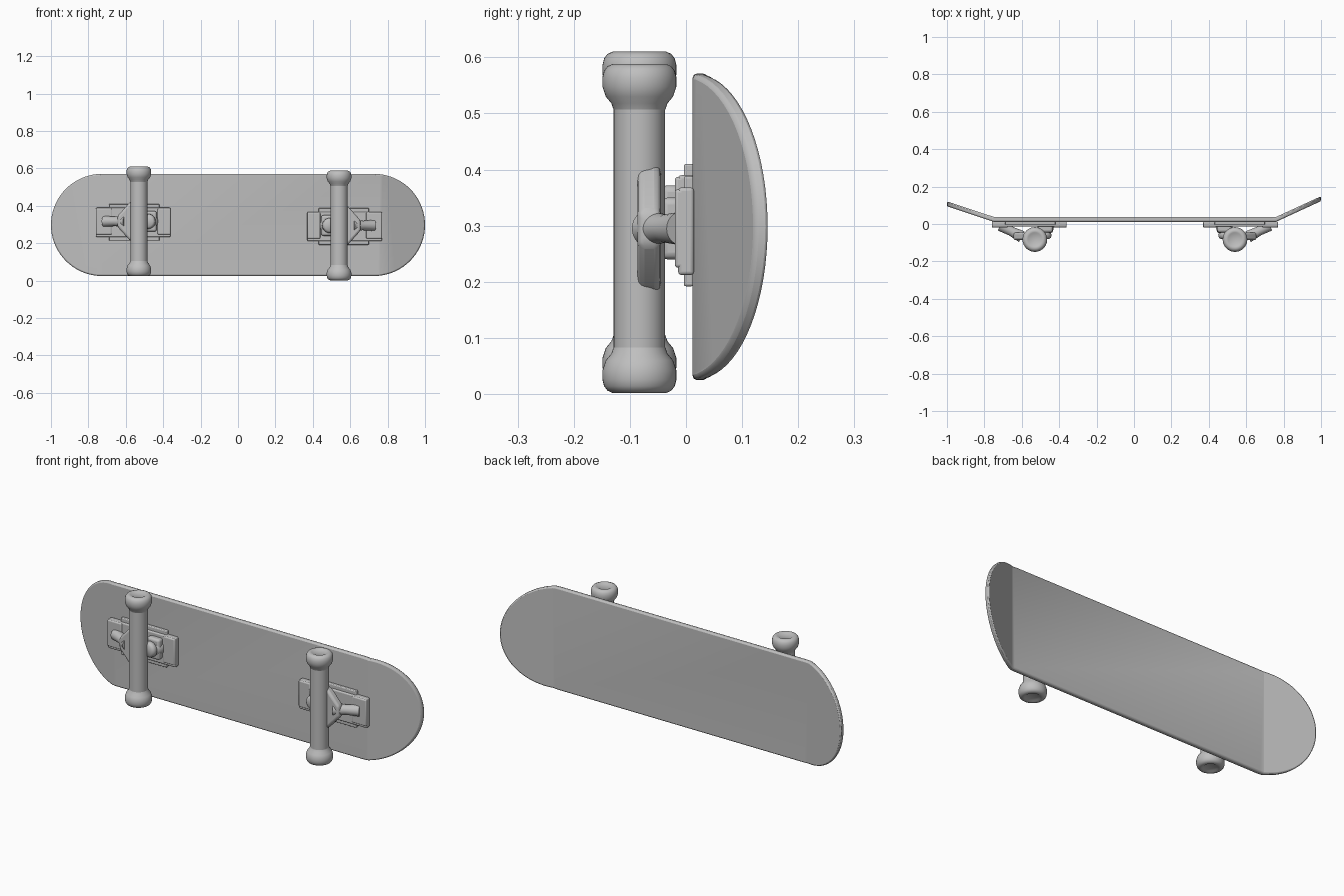
import bpy, bmesh, math
from mathutils import Vector, Matrix

if "Cube" in bpy.data.objects:
    bpy.data.objects.remove(bpy.data.objects["Cube"], do_unlink=True)

grey = bpy.data.materials.new("plain_grey")
grey.use_nodes = True
COL = (0.52, 0.52, 0.52, 1)
grey.diffuse_color = COL
grey.node_tree.nodes["Principled BSDF"].inputs["Base Color"].default_value = COL


def finish(name, bm, bevel=0, segments=3, limit=35):
    """Turn a bmesh into a shaded object, with optional rounded edges."""
    bmesh.ops.recalc_face_normals(bm, faces=bm.faces)
    me = bpy.data.meshes.new(name)
    bm.to_mesh(me)
    bm.free()
    ob = bpy.data.objects.new(name, me)
    bpy.context.collection.objects.link(ob)
    me.materials.append(grey)
    if bevel:
        mod = ob.modifiers.new("rounding", "BEVEL")
        mod.width, mod.segments = bevel, segments
        mod.limit_method, mod.angle_limit = "ANGLE", math.radians(limit)
    bpy.ops.object.select_all(action="DESELECT")
    ob.select_set(True)
    bpy.context.view_layer.objects.active = ob
    bpy.ops.object.shade_smooth_by_angle(angle=math.radians(40 if bevel else 50))
    return ob


def prism(name, outline, y0, y1, bevel):
    """Extrude an x-z outline between two depths."""
    bm = bmesh.new()
    f = bm.faces.new([bm.verts.new((x, y0, z)) for x, z in outline])
    ext = bmesh.ops.extrude_face_region(bm, geom=[f])["geom"]
    for v in ext:
        if isinstance(v, bmesh.types.BMVert):
            v.co.y = y1
    return finish(name, bm, bevel)


def box(name, xa, xb, z, half, y0, y1, bevel=0.008):
    return prism(name, [(xa, z - half), (xb, z - half), (xb, z + half), (xa, z + half)],
                 y0, y1, bevel)


def lathe(name, profile, centre, direction, sides=40):
    """Spin a (radius, height) profile about an axis."""
    rot = Vector((0, 0, 1)).rotation_difference(Vector(direction)).to_matrix().to_4x4()
    bm = bmesh.new()
    vs = [bm.verts.new((r, 0, h)) for r, h in profile]
    edges = [bm.edges.new(p) for p in zip(vs, vs[1:])]
    bmesh.ops.spin(bm, geom=vs + edges, cent=(0, 0, 0), axis=(0, 0, 1),
                   angle=math.tau, steps=sides)
    bmesh.ops.remove_doubles(bm, verts=bm.verts, dist=1e-5)
    bm.transform(Matrix.Translation(centre) @ rot)
    return finish(name, bm)


# Deck: rounded outline, split at the kinks, with both ends kicked up
MID, RAD, CX = 0.298, 0.273, 0.727
KINK_L, KINK_R = -0.75, 0.76
arc = [math.radians(a) for a in range(-90, 91, 5)]
outline = [(CX + RAD * math.cos(a), MID + RAD * math.sin(a)) for a in arc]
outline += [(-CX - RAD * math.cos(a), MID - RAD * math.sin(a)) for a in arc]
bm = bmesh.new()
bm.faces.new([bm.verts.new((x, 0.012, z)) for x, z in outline])
for kink in (KINK_L, KINK_R):
    bmesh.ops.bisect_plane(bm, geom=bm.verts[:] + bm.edges[:] + bm.faces[:],
                           plane_co=(kink, 0, 0), plane_no=(1, 0, 0))
ext = bmesh.ops.extrude_face_region(bm, geom=bm.faces[:])["geom"]
for v in ext:
    if isinstance(v, bmesh.types.BMVert):
        v.co.y = 0.038
for v in bm.verts:
    v.co.y += max(0, v.co.x - KINK_R) * 0.46 + max(0, KINK_L - v.co.x) * 0.33
finish("deck", bm, bevel=0.007, segments=2, limit=45)

# Wheel: rounded tyre with a shallow dish on its outer face
WHEEL = [(0.0, -0.005), (0.044, -0.005), (0.050, 0.012), (0.060, 0.024), (0.066, 0.042),
         (0.066, 0.058), (0.063, 0.070), (0.057, 0.078), (0.048, 0.082), (0.038, 0.081),
         (0.032, 0.077), (0.0, 0.076)]

# Two trucks: s points outwards along the board
for side, s, ax, cz in (("right", -1, -0.53, 0.317), ("left", 1, 0.54, 0.295)):
    def n(part):
        return f"{side}_{part}"

    def X(d):
        return ax + s * d
    ay = -0.083
    # Mounting: wide riser, base plate and two raised pads
    box(n("riser"), X(-0.11), X(0.16), cz - 0.005, 0.098, -0.004, 0.014, 0.004)
    box(n("base_plate"), X(-0.17), X(0.23), cz - 0.005, 0.078, -0.014, 0.014, 0.006)
    box(n("outer_pad"), X(0.145), X(0.23), cz, 0.070, -0.020, 0.0, 0.006)
    box(n("inner_pad"), X(-0.17), X(-0.10), cz, 0.070, -0.020, 0.0, 0.006)
    # Axle housing and wheels
    lathe(n("axle"), [(0, -0.25), (0.046, -0.25), (0.046, 0.25), (0, 0.25)],
          (ax, ay, cz), (0, 0, 1))
    for end, d in (("upper", 1), ("lower", -1)):
        lathe(n(end + "_wheel"), WHEEL, (ax, ay, cz + d * 0.211), (0, 0, d))
    # Hanger: triangular web narrowing to the pivot
    prism(n("hanger"), [(X(0.02), cz - 0.12), (X(0.05), cz - 0.10), (X(0.115), cz - 0.028),
                        (X(0.115), cz + 0.028), (X(0.05), cz + 0.10), (X(0.02), cz + 0.12)],
          -0.086, -0.045, 0.012)
    # Pivot arm sloping from the hanger to the base plate
    a, b = Vector((X(0.07), -0.068, cz)), Vector((X(0.185), -0.008, cz))
    length = (b - a).length
    lathe(n("pivot_arm"), [(0, 0), (0.032, 0), (0.025, length * 0.5),
                           (0.03, length), (0, length)], a, b - a, 24)
    # Bushing stack on the inner side of the axle
    a, b = Vector((X(-0.045), -0.075, cz)), Vector((X(-0.06), -0.005, cz))
    lathe(n("bushing"), [(0, 0), (0.030, 0), (0.040, 0.010), (0.040, 0.028), (0.034, 0.034),
                         (0.042, 0.040), (0.044, 0.072), (0, 0.072)], a, b - a, 28)
    box(n("bushing_seat"), X(-0.095), X(-0.02), cz, 0.055, -0.045, -0.005, 0.012)
